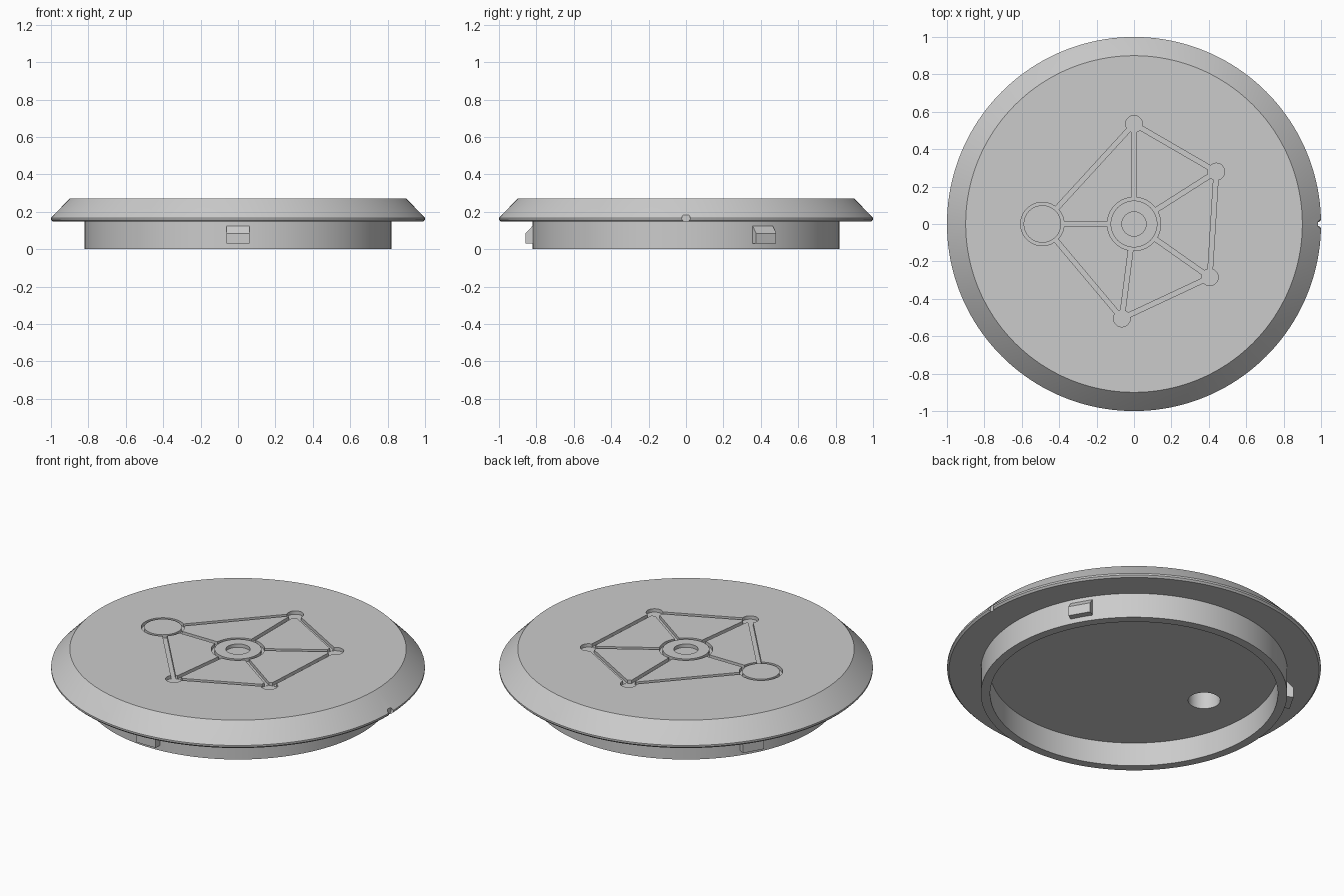
import bpy, bmesh, math
from mathutils import Matrix, Vector

cube = bpy.data.objects.get("Cube")
if cube:
    bpy.data.objects.remove(cube, do_unlink=True)

grey = bpy.data.materials.new("light_grey")
grey.use_nodes = True
colour = (0.6, 0.6, 0.6, 1)
grey.diffuse_color = colour
grey.node_tree.nodes["Principled BSDF"].inputs["Base Color"].default_value = colour

TOP, FLANGE, DEPTH = 0.27, 0.147, 0.02


def make(name, bm):
    bmesh.ops.recalc_face_normals(bm, faces=bm.faces)
    mesh = bpy.data.meshes.new(name)
    bm.to_mesh(mesh)
    bm.free()
    mesh.materials.append(grey)
    obj = bpy.data.objects.new(name, mesh)
    bpy.context.collection.objects.link(obj)
    return obj


def lathe(name, profile, steps=160):
    """Spin a closed (radius, z) outline around z."""
    bm = bmesh.new()
    verts = [bm.verts.new((r, 0, z)) for r, z in profile]
    edges = [bm.edges.new((a, b)) for a, b in zip(verts, verts[1:] + verts[:1])
             if a.co.x > 0 or b.co.x > 0]
    bmesh.ops.spin(bm, geom=verts + edges, axis=(0, 0, 1), cent=(0, 0, 0),
                   angle=math.tau, steps=steps)
    bmesh.ops.remove_doubles(bm, verts=bm.verts, dist=1e-5)
    return make(name, bm)


def cylinder(name, radius, centre, height, turn=Matrix(), segments=48):
    bm = bmesh.new()
    bmesh.ops.create_cone(bm, cap_ends=True, segments=segments, radius1=radius,
                          radius2=radius, depth=height,
                          matrix=Matrix.Translation(centre) @ turn)
    return make(name, bm)


def bar(name, a, b, width, floor):
    """Box channel between two points, from the floor to above the top."""
    a, b = Vector(a), Vector(b)
    mid, along = (a + b) / 2, b - a
    bm = bmesh.new()
    bmesh.ops.create_cube(bm, size=1, matrix=Matrix.Translation((mid.x, mid.y, floor + 0.05))
                          @ Matrix.Rotation(math.atan2(along.y, along.x), 4, 'Z')
                          @ Matrix.Diagonal((along.length, width, 0.1, 1)))
    return make(name, bm)


def ring(name, centre, inner, outer, floor):
    obj = lathe(name, [(inner, floor), (outer, floor), (outer, 0.4), (inner, 0.4)], 64)
    obj.location = (*centre, 0)
    return obj


# Lid: bevelled disc with a hollow skirt below
lid = lathe("lid", [(0, TOP), (0.9, TOP), (0.993, 0.175), (1, 0.167), (1, 0.157),
                    (0.99, FLANGE), (0.82, FLANGE), (0.82, 0), (0.77, 0),
                    (0.77, 0.14), (0, 0.14)])

# Engraved network: hub ring, large ring, four round nodes and channels
hub, big = Vector((0, 0)), Vector((-0.49, 0))
nodes = [Vector(p) for p in ((0, 0.535), (0.44, 0.28), (0.405, -0.285), (-0.065, -0.505))]
floor = TOP - DEPTH
cutters = [ring("hub_groove", hub, 0.125, 0.143, floor),
           ring("large_groove", big, 0.1, 0.116, floor),
           cylinder("hub_recess", 0.065, (0, 0, floor + 0.05), 0.1)]
for n in nodes:
    cutters.append(cylinder("node_recess", 0.045, (n.x, n.y, floor + 0.05), 0.1))

radius = lambda p: 0.134 if p == hub else 0.108 if p == big else 0
loop = [big] + nodes
links = [(hub, p) for p in loop] + list(zip(loop, loop[1:] + loop[:1]))
for i, (a, b) in enumerate(links):
    d = (b - a).normalized()
    cutters.append(bar("channel", a + d * radius(a), b - d * radius(b), 0.025,
                       floor + 0.0002 * (i + 1)))

# Blind hole under the large ring, and the small notch in the rim
cutters.append(cylinder("blind_hole", 0.086, (big.x, big.y, 0.195), 0.11))
cutters.append(cylinder("rim_notch", 0.022, (1.035, 0, 0.166), 0.1,
                        Matrix.Rotation(math.pi / 2, 4, 'Y'), 24))

bpy.context.view_layer.objects.active = lid
for c in cutters:
    mod = lid.modifiers.new("cut", 'BOOLEAN')
    mod.operation, mod.solver, mod.object = 'DIFFERENCE', 'EXACT', c
    bpy.ops.object.modifier_apply(modifier=mod.name)
    bpy.data.objects.remove(c, do_unlink=True)

bpy.ops.object.select_all(action='DESELECT')
lid.select_set(True)
bpy.ops.object.shade_smooth_by_angle(angle=math.radians(25))

# Three wedge clips around the skirt
outline = [(0.8, 0.03), (0.857, 0.03), (0.857, 0.085), (0.82, 0.125), (0.8, 0.125)]
for k in range(3):
    bm = bmesh.new()
    face = bm.faces.new([bm.verts.new((x, -0.062, z)) for x, z in outline])
    out = bmesh.ops.extrude_face_region(bm, geom=[face])
    bmesh.ops.translate(bm, vec=(0, 0.124, 0),
                        verts=[v for v in out["geom"] if isinstance(v, bmesh.types.BMVert)])
    clip = make(f"clip_{k + 1}", bm)
    clip.rotation_euler.z = math.radians(-90 + 120 * k)
